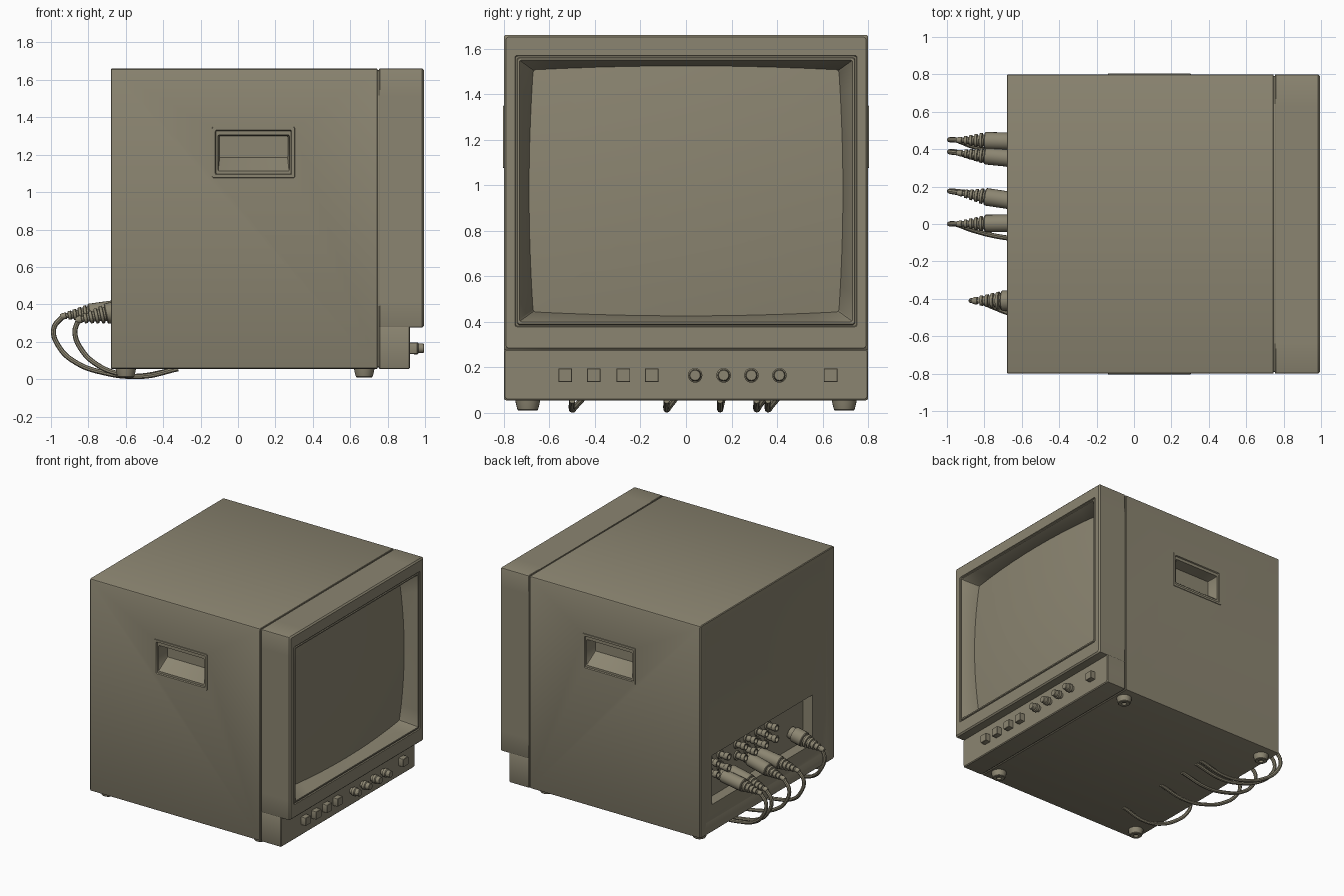
import bpy, bmesh, math
from mathutils import Vector

if "Cube" in bpy.data.objects:
    bpy.data.objects.remove(bpy.data.objects["Cube"])

mat = bpy.data.materials.new("olive_grey")
mat.diffuse_color = (0.26, 0.235, 0.165, 1)
mat.use_nodes = True
mat.node_tree.nodes["Principled BSDF"].inputs["Base Color"].default_value = mat.diffuse_color


def add(name, bm):
    bmesh.ops.recalc_face_normals(bm, faces=bm.faces)
    me = bpy.data.meshes.new(name)
    bm.to_mesh(me)
    bm.free()
    ob = bpy.data.objects.new(name, me)
    ob.data.materials.append(mat)
    bpy.context.collection.objects.link(ob)
    return ob


def loft(name, rings):
    """Skin equal-length rings of points and cap both ends."""
    bm = bmesh.new()
    vs = [[bm.verts.new(p) for p in r] for r in rings]
    n = len(rings[0])
    for a, b in zip(vs, vs[1:]):
        for i in range(n):
            j = (i + 1) % n
            bm.faces.new((a[i], a[j], b[j], b[i]))
    bm.faces.new(vs[0][::-1])
    bm.faces.new(vs[-1])
    return add(name, bm)


def rect(u0, u1, v0, v1, r=0.0, bulge=0.0, n=0):
    """Rounded rectangle; the sides bow outwards by bulge over n points."""
    if not r and not n:
        return [(u0, v0), (u1, v0), (u1, v1), (u0, v1)]
    pts = []
    corners = [(u1 - r, v0 + r, -90), (u1 - r, v1 - r, 0),
               (u0 + r, v1 - r, 90), (u0 + r, v0 + r, 180)]
    for k, (cu, cv, a0) in enumerate(corners):
        arc = [math.radians(a0 + t) for t in (0, 45, 90)]
        pts += [(cu + r * math.cos(a), cv + r * math.sin(a)) for a in arc]
        nu, nv, b0 = corners[(k + 1) % 4]
        a, b = arc[2], math.radians(b0)
        s, e = pts[-1], (nu + r * math.cos(b), nv + r * math.sin(b))
        for i in range(1, n + 1):
            t = i / (n + 1)
            h = bulge * 4 * t * (1 - t)
            pts.append((s[0] + (e[0] - s[0]) * t + h * math.cos(a),
                        s[1] + (e[1] - s[1]) * t + h * math.sin(a)))
    return pts


def at_x(x, pts):
    return [(x, u, v) for u, v in pts]


def lathe(name, profile, origin, direction, segs=20):
    """Turn a (radius, distance) profile around a direction."""
    q = Vector(direction).to_track_quat('Z', 'Y')
    ring = [2 * math.pi * i / segs for i in range(segs)]
    return loft(name, [[Vector(origin) + q @ Vector((r * math.cos(a), r * math.sin(a), d))
                        for a in ring] for r, d in profile])


def box(name, x0, x1, y0, y1, z0, z1):
    return loft(name, [at_x(x0, rect(y0, y1, z0, z1)), at_x(x1, rect(y0, y1, z0, z1))])


# Main cabinet, with a seam core at the front and a dished back
def shell(x, i=0.0):
    return at_x(x, rect(-0.8 + i, 0.8 - i, 0.055 + i, 1.66 - i, 0.012))


cabinet = loft("cabinet", [shell(0.77, 0.008), shell(0.745, 0.008), shell(0.745, 0.002),
                           shell(0.742), shell(-0.675), shell(-0.68, 0.005),
                           shell(-0.68, 0.05), shell(-0.665, 0.08)])

# Openings for the connector bay and side handles
cutters = [box("bay_cutter", -0.8, -0.585, -0.56, 0.64, 0.25, 0.62)]
for s in (-1, 1):
    cutters.append(box("handle_cutter", -0.13, 0.295, min(s * 0.69, s * 0.9),
                       max(s * 0.69, s * 0.9), 1.085, 1.34))
bpy.context.view_layer.objects.active = cabinet
for c in cutters:
    c.hide_render = True
    m = cabinet.modifiers.new("cut", 'BOOLEAN')
    m.operation, m.object, m.solver = 'DIFFERENCE', c, 'EXACT'
    bpy.ops.object.modifier_apply(modifier=m.name)
    bpy.data.objects.remove(c)

# Recessed carrying handles on both sides
for s in (-1, 1):
    def hr(y, x0, x1, z0, z1):
        return [(u, s * y, v) for u, v in rect(x0, x1, z0, z1, 0.008)]
    loft("handle_left" if s > 0 else "handle_right", [
        hr(0.68, -0.128, 0.293, 1.087, 1.338), hr(0.798, -0.128, 0.293, 1.087, 1.338),
        hr(0.798, -0.14, 0.305, 1.075, 1.35), hr(0.804, -0.138, 0.303, 1.077, 1.348),
        hr(0.804, -0.122, 0.287, 1.093, 1.332), hr(0.795, -0.118, 0.283, 1.097, 1.328),
        hr(0.795, -0.108, 0.275, 1.112, 1.306), hr(0.70, -0.10, 0.267, 1.185, 1.30)])

# Screen bezel with grooved rim and sloping recess
N, CZ = 9, 0.975


def glass_x(y, z):
    return 0.94 - 0.032 * ((y / 0.68) ** 2 + ((z - CZ) / 0.55) ** 2)


def bz(x, y, z0, z1, r=0.01):
    return at_x(x, rect(-y, y, z0, z1, r, 0, N))


edge = rect(-0.672, 0.672, 0.443, 1.507, 0.012, 0.017, N)
loft("bezel", [bz(0.755, 0.798, 0.277, 1.658), bz(0.758, 0.8, 0.275, 1.66),
               bz(0.985, 0.8, 0.275, 1.66), bz(0.995, 0.79, 0.285, 1.65),
               bz(0.995, 0.752, 0.378, 1.57), bz(0.987, 0.749, 0.381, 1.567),
               bz(0.987, 0.743, 0.387, 1.561), bz(0.993, 0.740, 0.390, 1.558),
               bz(0.993, 0.732, 0.400, 1.550),
               [(glass_x(u, v), u, v) for u, v in edge], at_x(0.8, edge)])

# Domed picture tube
rings = [at_x(0.81, edge)]
for f in (1, 0.9, 0.75, 0.6, 0.45, 0.3, 0.15, 0.04):
    pts = [(u * f, CZ + (v - CZ) * f) for u, v in edge]
    rings.append([(glass_x(u, v), u, v) for u, v in pts])
loft("screen", rings)


# Set-back control strip
def strip(x, i=0.0):
    return at_x(x, rect(-0.8 + i, 0.8 - i, 0.055 + i, 0.285 - i, 0.01))


loft("control_strip", [strip(0.755, 0.002), strip(0.758), strip(0.914), strip(0.92, 0.006)])
for y in (-0.53, -0.405, -0.275, -0.15, 0.635):
    b = [rect(y - h, y + h, 0.165 - h, 0.165 + h, 0.003) for h in (0.03, 0.028)]
    loft("button", [at_x(0.91, b[0]), at_x(0.957, b[0]), at_x(0.96, b[1])])
for y in (0.04, 0.165, 0.287, 0.41):
    lathe("knob", [(0.022, 0), (0.022, 0.03), (0.032, 0.03), (0.032, 0.05), (0.026, 0.055),
                   (0.025, 0.08), (0.022, 0.084)], (0.91, y, 0.165), (1, 0, 0))

# Feet
for x in (-0.6, 0.675):
    for y in (-0.695, 0.695):
        lathe("foot", [(0.055, 0), (0.052, 0.02), (0.045, 0.046), (0.04, 0.05),
                       (0.018, 0.05), (0.016, 0.035)], (x, y, 0.06), (0, 0, -1), 24)

# Rows of small sockets in the rear bay
for z in (0.535, 0.45):
    for y in (0.57, 0.44, 0.24, 0.12, -0.01, -0.13):
        lathe("socket", [(0.034, 0), (0.034, 0.012), (0.022, 0.012), (0.022, 0.045),
                         (0.027, 0.05), (0.027, 0.08), (0.018, 0.08), (0.016, 0.05)],
              (-0.59, y, z), (-1, 0, 0), 16)


# Plugs with ribbed strain reliefs and drooping cables
def plug(y, y_tip, y_end, r, body, boot, tilt, z, path):
    start = Vector((-0.59, y, z))
    d = Vector((-1, (y_tip - y) / 0.4, -tilt)).normalized()
    prof = [(r * 0.8, 0), (r * 0.8, 0.03), (r, 0.035), (r, body - 0.005), (r * 0.92, body)]
    ribs = 5
    for i in range(ribs):
        q = r * (0.88 - 0.5 * i / (ribs - 1))
        s = body + boot * i / ribs
        prof += [(q * 0.78, s + 0.001), (q * 0.78, s + boot * 0.07),
                 (q, s + boot * 0.09), (q * 0.95, s + boot * 0.19)]
    prof.append((0.013, body + boot * 1.1))
    lathe("plug", prof, start, d)
    tip = start + d * (body + boot)
    pts = [tip]
    for i, (x, pz) in enumerate(path):
        t = max(0, (i - 1) / (len(path) - 2))
        pts.append(Vector((x, y_tip + (y_end - y_tip) * min(1, t * 1.6), pz)))
    cu = bpy.data.curves.new("cable", 'CURVE')
    cu.dimensions = '3D'
    cu.bevel_depth, cu.bevel_resolution, cu.resolution_u = 0.0135, 2, 8
    cu.use_fill_caps = True
    sp = cu.splines.new('BEZIER')
    sp.bezier_points.add(len(pts) - 1)
    for b, p in zip(sp.bezier_points, pts):
        b.co = p
        b.handle_left_type = b.handle_right_type = 'AUTO'
    ob = bpy.data.objects.new("cable", cu)
    cu.materials.append(mat)
    bpy.context.collection.objects.link(ob)
    bpy.ops.object.select_all(action='DESELECT')
    ob.select_set(True)
    bpy.context.view_layer.objects.active = ob
    bpy.ops.object.convert(target='MESH')


outer = [(-0.985, 0.27), (-0.955, 0.17), (-0.86, 0.085), (-0.72, 0.035), (-0.55, 0.015), (-0.32, 0.055)]
inner = [(-0.872, 0.25), (-0.835, 0.155), (-0.75, 0.075), (-0.65, 0.032), (-0.52, 0.014), (-0.32, 0.055)]
for y, yt, ye in ((0.44, 0.45, 0.36), (0.345, 0.385, 0.31), (0.115, 0.175, 0.15), (0.005, 0.0, -0.085)):
    plug(y, yt, ye, 0.047, 0.21, 0.14, 0.14, 0.385, outer)
plug(-0.41, -0.41, -0.5, 0.055, 0.12, 0.15, 0.22, 0.375, inner)

# Smooth shading with sharp edges kept
bpy.ops.object.select_all(action='SELECT')
bpy.context.view_layer.objects.active = cabinet
bpy.ops.object.shade_smooth_by_angle(angle=math.radians(30))
